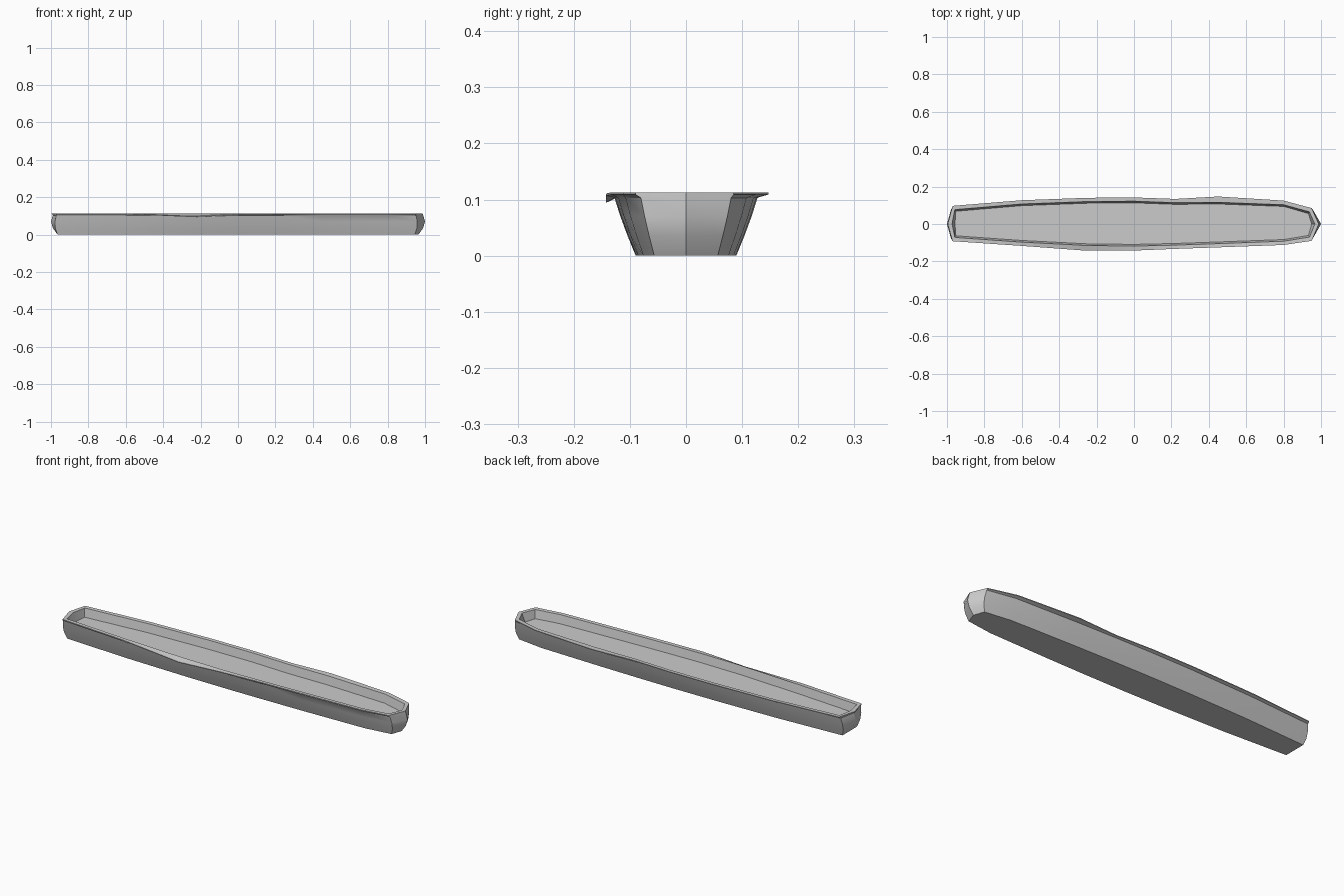
import bpy, bmesh

if "Cube" in bpy.data.objects:
    bpy.data.objects.remove(bpy.data.objects["Cube"])

# Plan stations: x, body half width, rim back y, rim front y, front rim droop
STATIONS = [
    (-0.97, 0.088, 0.097, -0.092, 0.0),
    (-0.60, 0.115, 0.127, -0.117, 0.0),
    (-0.25, 0.127, 0.140, -0.143, 0.015),
    (0.00, 0.130, 0.142, -0.142, 0.002),
    (0.22, 0.128, 0.134, -0.133, 0.0),
    (0.45, 0.123, 0.147, -0.125, 0.0),
    (0.80, 0.110, 0.125, -0.112, 0.0),
    (0.95, 0.082, 0.085, -0.090, 0.0),
]


def body_ring(z, scale, tip, end):
    """Hull outline at one height; end shifts the corner stations."""
    xs = [s[0] for s in STATIONS]
    xs[0] -= end
    xs[-1] += end
    ws = [s[1] * scale for s in STATIONS]
    back = [(x, w, z) for x, w in zip(xs, ws)]
    front = [(x, -w, z) for x, w in zip(xs, ws)]
    return back + [(tip, 0, z)] + front[::-1] + [(-tip, 0, z)]


def rim_ring(z, inset, left, right, droop=1.0):
    """Rim outline, inset towards the middle."""
    n = len(STATIONS) - 1
    back, front = [], []
    for i, (x, w, yb, yf, d) in enumerate(STATIONS):
        x += inset * 0.6 if i == 0 else (-inset * 0.6 if i == n else 0)
        if inset > 0:
            yb, yf = min(yb, w + 0.013), max(yf, -w - 0.008)
        back.append((x, yb - inset, z))
        front.append((x, yf + inset, z - d * droop))
    return back + [(right, 0, z)] + front[::-1] + [(left, 0, z)]


def loft(name, rings):
    bm = bmesh.new()
    loops = [[bm.verts.new(p) for p in r] for r in rings]
    n = len(loops[0])
    for a, b in zip(loops, loops[1:]):
        for i in range(n):
            j = (i + 1) % n
            bm.faces.new((a[i], a[j], b[j], b[i]))
    bm.faces.new(loops[0])
    bm.faces.new(loops[-1])
    bmesh.ops.recalc_face_normals(bm, faces=bm.faces)
    mesh = bpy.data.meshes.new(name)
    bm.to_mesh(mesh)
    bm.free()
    ob = bpy.data.objects.new(name, mesh)
    bpy.context.collection.objects.link(ob)
    ob.select_set(True)
    bpy.context.view_layer.objects.active = ob
    bpy.ops.object.shade_smooth_by_angle(angle=0.45)
    return ob


# Shallow tray: flared hull, thin overhanging rim, steep inner wall, floor
loft("tray", [
    body_ring(0.000, 0.69, 0.965, -0.005),
    body_ring(0.035, 0.80, 0.990, 0.007),
    body_ring(0.070, 0.90, 1.000, 0.008),
    body_ring(0.103, 0.98, 0.990, 0.002),
    rim_ring(0.109, 0.0, -0.996, 0.988),
    rim_ring(0.113, 0.0, -0.996, 0.987),
    rim_ring(0.112, 0.020, -0.973, 0.967, 0.0),
    rim_ring(0.068, 0.029, -0.957, 0.950, 0.0),
])
